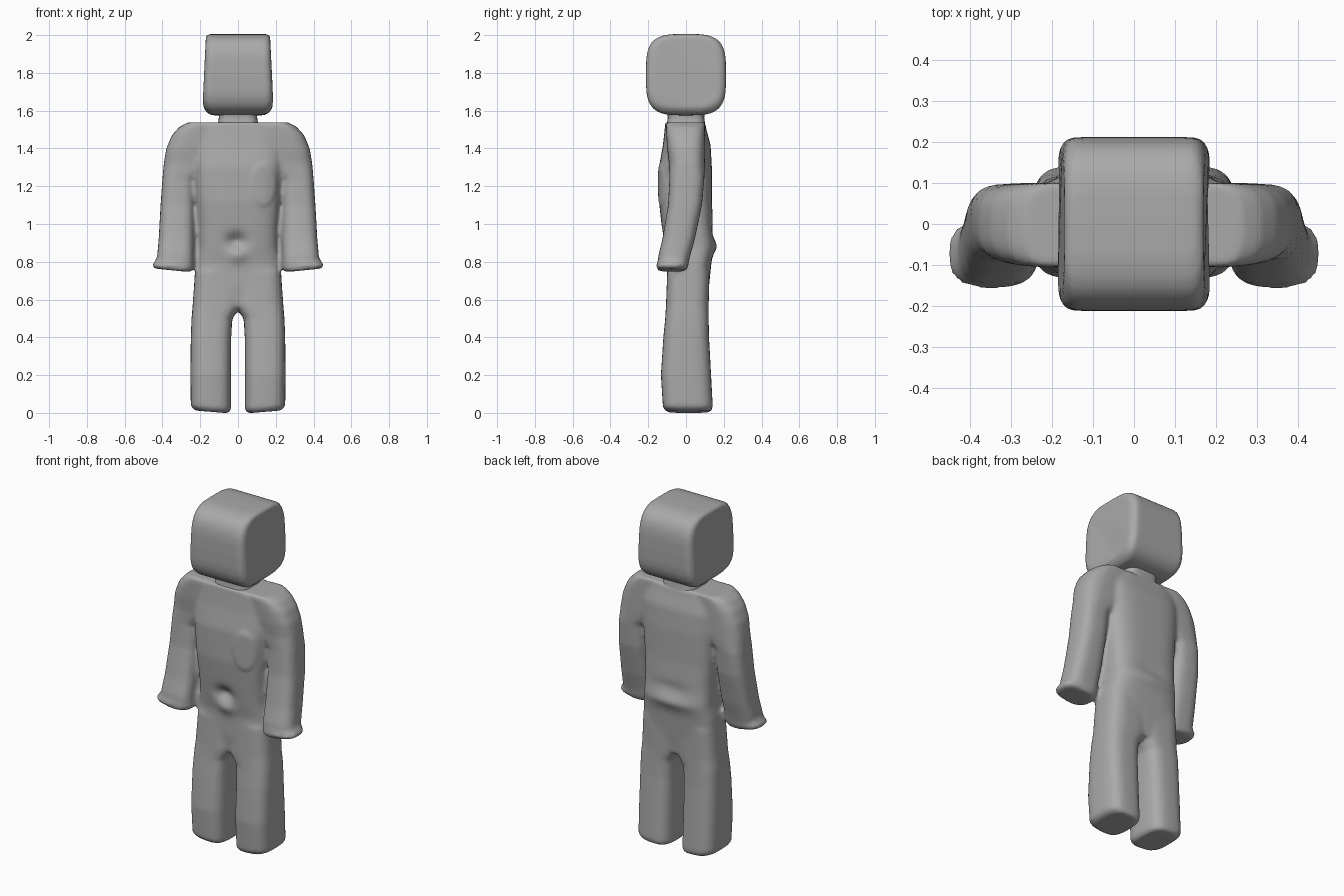
import bpy, bmesh, math
from mathutils import Vector

cube = bpy.data.objects.get("Cube")
if cube:
    bpy.data.objects.remove(cube)

SIDES = 40
grey = bpy.data.materials.new("plain grey")
grey.use_nodes = True
COLOUR = (0.4, 0.4, 0.4, 1)
grey.diffuse_color = COLOUR
grey.node_tree.nodes["Principled BSDF"].inputs["Base Color"].default_value = COLOUR


def ring(u0, u1, v0, v1, power):
    """Points of a rounded rectangle."""
    pts = []
    for i in range(SIDES):
        a = 2 * math.pi * i / SIDES
        c, s = math.cos(a), math.sin(a)
        pts.append(((u0 + u1) / 2 + (u1 - u0) / 2 * math.copysign(abs(c) ** (2 / power), c),
                    (v0 + v1) / 2 + (v1 - v0) / 2 * math.copysign(abs(s) ** (2 / power), s)))
    return pts


def skin(bm, loops):
    """Join rings of points into a closed tube."""
    rows = [[bm.verts.new(p) for p in loop] for loop in loops]
    faces = [bm.faces.new(rows[0]), bm.faces.new(rows[-1])]
    for a, b in zip(rows, rows[1:]):
        for i in range(SIDES):
            j = (i + 1) % SIDES
            faces.append(bm.faces.new((a[i], a[j], b[j], b[i])))
    bmesh.ops.recalc_face_normals(bm, faces=faces)


def loft(bm, sections, power, side=1, tilt=0):
    """Stack sections (z, x0, x1, y0, y1); tilt lifts the outer edge of the lowest."""
    loops = []
    for n, (z, x0, x1, y0, y1) in enumerate(sections):
        t = tilt if n < 2 else 0
        loops.append([(side * x, y, z + t * (x - x0)) for x, y in ring(x0, x1, y0, y1, power)])
    skin(bm, loops)


def finish(name, bm, voxel, smooth):
    """Fuse overlapping volumes and soften the result."""
    mesh = bpy.data.meshes.new(name)
    bm.to_mesh(mesh)
    bm.free()
    ob = bpy.data.objects.new(name, mesh)
    bpy.context.collection.objects.link(ob)
    fuse = ob.modifiers.new("fuse", 'REMESH')
    fuse.mode = 'VOXEL'
    fuse.voxel_size = voxel
    soft = ob.modifiers.new("soften", 'SMOOTH')
    soft.factor = 0.5
    soft.iterations = smooth
    dg = bpy.context.evaluated_depsgraph_get()
    ob.data = bpy.data.meshes.new_from_object(ob.evaluated_get(dg))
    ob.modifiers.clear()
    ob.data.name = name
    ob.data.materials.clear()
    ob.data.materials.append(grey)
    ob.data.shade_smooth()
    return ob


body = bmesh.new()

# Torso
loft(body, [(0.56, -.2, .2, -.09, .11), (0.68, -.232, .232, -.1, .123),
            (0.8, -.225, .225, -.1, .135), (0.88, -.212, .212, -.115, .152),
            (1.0, -.213, .213, -.13, .143), (1.12, -.222, .222, -.143, .137),
            (1.3, -.235, .235, -.143, .137), (1.42, -.24, .24, -.122, .13),
            (1.5, -.24, .24, -.113, .108), (1.538, -.23, .23, -.11, .102)], 3.5)

for side in (1, -1):
    # Leg
    loft(body, [(0.0, .05, .23, -.1, .13), (0.02, .036, .25, -.122, .142),
                (0.2, .036, .252, -.133, .133), (0.4, .036, .25, -.12, .122),
                (0.5, .03, .246, -.11, .12), (0.57, -.02, .24, -.106, .12),
                (0.75, -.02, .228, -.1, .125)], 3.2, side, 0.08)
    # Arm with rounded shoulder
    loft(body, [(0.775, .236, .42, -.15, .01), (0.83, .236, .428, -.147, .022),
                (0.92, .234, .42, -.125, .047), (1.1, .232, .41, -.095, .085),
                (1.24, .228, .4, -.088, .097), (1.32, .12, .393, -.09, .1),
                (1.4, .1, .38, -.1, .1), (1.47, .1, .35, -.104, .1),
                (1.515, .1, .31, -.106, .1), (1.538, .1, .265, -.107, .1)], 3, side)
    # Flared hand
    loft(body, [(0.745, .25, .44, -.15, 0), (0.765, .232, .462, -.158, .012),
                (0.785, .235, .45, -.155, .012), (0.84, .24, .42, -.14, .015)], 2.6, side, 0.1)

body_ob = finish("body", body, 0.012, 5)

# Navel, lower back fold and chest patch
for v in body_ob.data.vertices:
    x, y, z = v.co
    if y < -0.05 and abs(x) < 0.22:
        v.co.y += 0.035 * math.exp(-((x + .01) / .05) ** 2 - ((z - .91) / .04) ** 2)
        v.co.y -= 0.018 * math.exp(-(x / .05) ** 2 - ((z - .83) / .04) ** 2)
        r = math.hypot((x - .135) / .068, (z - 1.21) / .115)
        v.co.y -= 0.006 * min(1, max(0, (1.1 - r) / .2))
    elif y > 0.05 and abs(x) < 0.22:
        v.co.y += 0.012 * math.exp(-(x / .12) ** 2 - ((z - .88) / .035) ** 2)
        v.co.y -= 0.008 * math.exp(-(x / .12) ** 2 - ((z - .96) / .035) ** 2)

# Neck
neck = bmesh.new()
loft(neck, [(1.48, -.12, .12, -.11, .11), (1.54, -.105, .105, -.1, .1),
            (1.57, -.1, .1, -.095, .095), (1.64, -.12, .12, -.12, .12)], 4)
finish("neck", neck, 0.012, 2)

# Head: rounded side profile carried across x, narrower towards the top
head = bmesh.new()
loops = []
for x, inset in ((-1, .035), (-.95, .012), (-.85, 0), (.85, 0), (.95, .012), (1, .035)):
    loop = []
    for y, z in ring(-.212 + inset, .212 - inset, 1.575 + inset, 2.006 - inset * .3, 3.6):
        half = .187 - .05 * (z - 1.65) - .03 * max(0, (1.66 - z) / .09) ** 2
        loop.append((x * half, y, z))
    loops.append(loop)
skin(head, loops)
finish("head", head, 0.012, 4)

# Stand the figure exactly on the floor
low = min(v.co.z for v in body_ob.data.vertices)
for v in body_ob.data.vertices:
    if v.co.z < 0.1:
        v.co.z -= low * (1 - v.co.z / 0.1)
